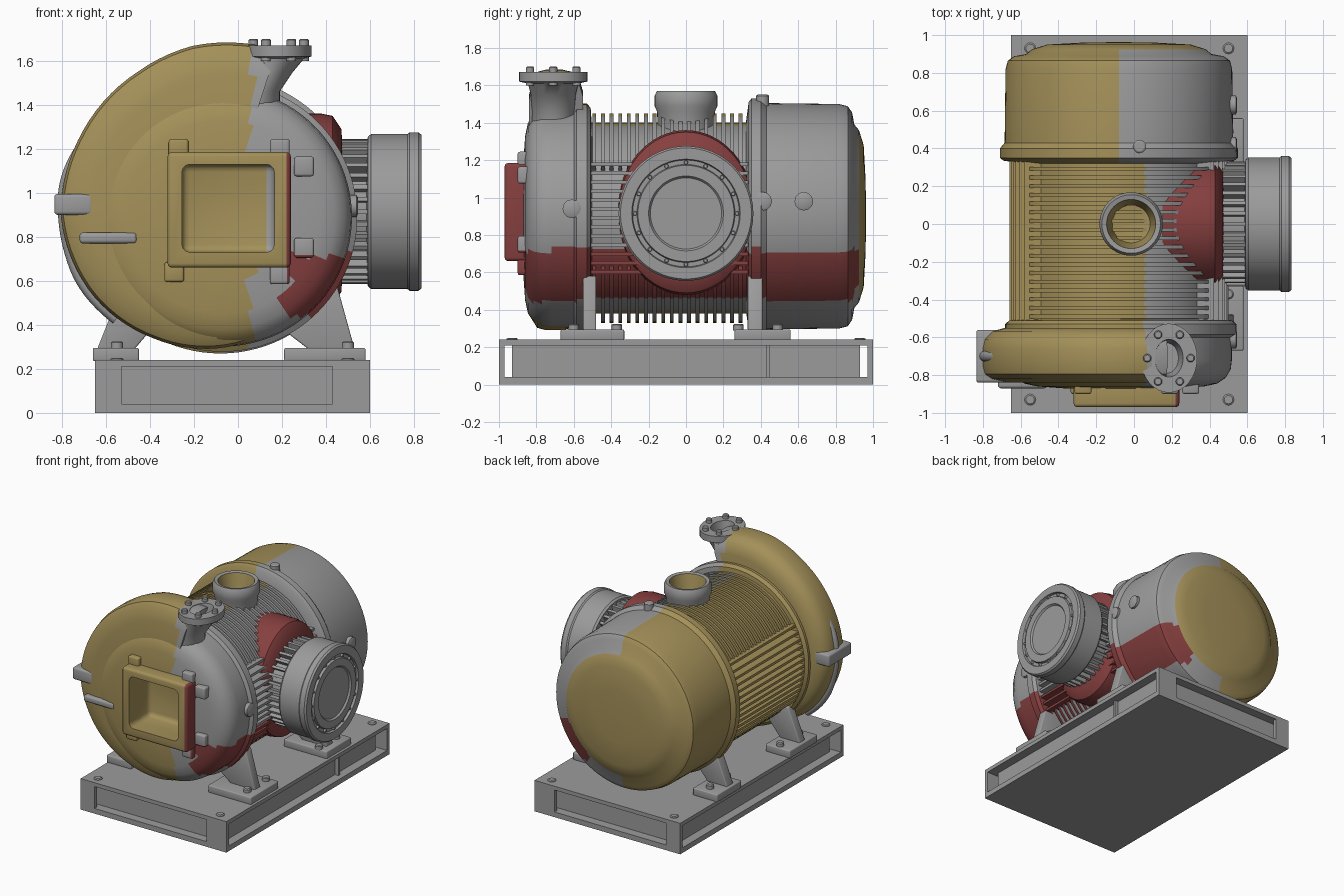
import bpy, bmesh
from math import sin, cos, pi, radians, sqrt

if "Cube" in bpy.data.objects:
    bpy.data.objects.remove(bpy.data.objects["Cube"])

def material(name, c):
    m = bpy.data.materials.new(name)
    m.diffuse_color = (*c, 1)
    m.use_nodes = True
    m.node_tree.nodes["Principled BSDF"].inputs["Base Color"].default_value = m.diffuse_color
    return m

GOLD = material("ochre_paint", (0.37, 0.28, 0.10))
RED = material("red_paint", (0.24, 0.05, 0.05))
GREY = material("steel_grey", (0.33, 0.33, 0.33))
CX, CZ = -0.08, 0.89          # main axis, along y

def axes(axis, u, v, t):
    return {'X': (t, u, v), 'Y': (u, t, v), 'Z': (u, v, t)}[axis]

def loft(bm, axis, rings, seg=48):
    """Capped skin through elliptical rings (cu, cv, t, ru, rv)."""
    loops = [[bm.verts.new(axes(axis, cu + ru * cos(2 * pi * i / seg), cv + rv * sin(2 * pi * i / seg), t))
              for i in range(seg)] for cu, cv, t, ru, rv in rings]
    for a, b in zip(loops, loops[1:]):
        for i in range(seg):
            j = (i + 1) % seg
            bm.faces.new((a[i], a[j], b[j], b[i]))
    bm.faces.new(loops[0])
    bm.faces.new(loops[-1])

def lathe(bm, axis, u, v, profile, seg=96):
    loft(bm, axis, [(u, v, t, r, r) for r, t in profile], seg)

def prism(bm, axis, pts, t0, t1):
    a, b = [[bm.verts.new(axes(axis, u, v, t)) for u, v in pts] for t in (t0, t1)]
    for i in range(len(pts)):
        j = (i + 1) % len(pts)
        bm.faces.new((a[i], a[j], b[j], b[i]))
    bm.faces.new(a)
    bm.faces.new(b)

def box(bm, x0, x1, y0, y1, z0, z1):
    prism(bm, 'Z', [(x0, y0), (x1, y0), (x1, y1), (x0, y1)], z0, z1)

def finish(name, bm, bevel=0):
    if bevel:
        bmesh.ops.bevel(bm, geom=bm.edges[:], offset=bevel, segments=3, profile=0.5, affect='EDGES')
    bmesh.ops.recalc_face_normals(bm, faces=bm.faces)
    me = bpy.data.meshes.new(name)
    bm.to_mesh(me)
    bm.free()
    ob = bpy.data.objects.new(name, me)
    bpy.context.collection.objects.link(ob)
    return ob

def paint(ob, mode):
    """One material, or worn paint patches chosen by face position."""
    for m in (GREY, GOLD, RED):
        ob.data.materials.append(m)
    for p in ob.data.polygons:
        x, y, z = p.center
        k = 0
        if mode == 'gold' or (mode == 'worn' and (x < (-0.08 if y > 0.3 else 0.06) or y > 0.92)):
            k = 1
        elif mode == 'red' or (mode == 'worn' and x > 0.2 and 0.45 < z < 0.72):
            k = 2
        p.material_index = k

def cut(ob, cutter):
    mod = ob.modifiers.new("opening", 'BOOLEAN')
    mod.operation, mod.object, mod.solver = 'DIFFERENCE', cutter, 'EXACT'
    bpy.context.view_layer.objects.active = ob
    bpy.ops.object.modifier_apply(modifier=mod.name)

# base skid: plates, recessed web, corner posts, stiffener
bm = bmesh.new()
box(bm, -0.65, 0.60, -1, 1, 0, 0.04)
box(bm, -0.65, 0.60, -1, 1, 0.21, 0.24)
box(bm, -0.58, 0.53, -0.93, 0.93, 0.03, 0.22)
for s in (-1, 1):
    y0, y1 = sorted((s * 1.0, s * 0.97))
    box(bm, -0.65, -0.53, y0, y1, 0.03, 0.22)
    box(bm, 0.43, 0.60, y0, y1, 0.03, 0.22)
box(bm, 0.5, 0.56, 0.43, 0.45, 0.03, 0.22)
paint(finish("base_skid", bm), 'grey')

# feet: pads and tapered legs
bm = bmesh.new()
for py0, py1, ly0, ly1 in ((-0.67, -0.33, -0.55, -0.48), (0.26, 0.56, 0.33, 0.41)):
    box(bm, -0.66, -0.45, py0, py1, 0.235, 0.295)
    box(bm, 0.21, 0.58, py0, py1, 0.235, 0.295)
    prism(bm, 'Y', [(-0.64, 0.29), (-0.47, 0.29), (-0.36, 0.42), (-0.36, 0.6), (-0.54, 0.54)], ly0, ly1)
    prism(bm, 'Y', [(0.53, 0.29), (0.45, 0.58), (0.25, 0.58), (0.15, 0.42), (0.32, 0.29)], ly0, ly1)
paint(finish("support_feet", bm, 0.008), 'grey')

# rear housing with shallow dome
bm = bmesh.new()
lathe(bm, 'Y', CX, 0.90, [(0.5, 0.32), (0.61, 0.335), (0.63, 0.35), (0.63, 0.40), (0.605, 0.43), (0.60, 0.82),
      (0.588, 0.865), (0.555, 0.888), (0.49, 0.90), (0.46, 0.925), (0.38, 0.95), (0.2, 0.96), (0.02, 0.963)])
paint(finish("rear_housing", bm), 'worn')

# finned centre barrel: ring fins above and below, straight fins on the flanks
bm = bmesh.new()
lathe(bm, 'Y', CX, CZ, [(0.51, -0.55), (0.51, 0.37)])
paint(finish("centre_barrel", bm), 'worn')
bm = bmesh.new()
for i in range(19):
    y = -0.50 + i * 0.046
    for mid in (90, 270):
        for a0 in (mid - 60, mid):
            arc = [radians(a0 + 5 * k) for k in range(13)]
            pts = [(CX + 0.56 * cos(a), CZ + 0.56 * sin(a)) for a in arc]
            pts += [(CX + 0.49 * cos(a), CZ + 0.49 * sin(a)) for a in reversed(arc)]
            prism(bm, 'Y', pts, y, y + 0.02)
for i in range(-6, 7):
    dz = i * 0.048
    a, b = sqrt(0.49 ** 2 - dz * dz) - 0.02, sqrt(0.58 ** 2 - dz * dz)
    for s in (-1, 1):
        x0, x1 = sorted((CX + s * a, CX + s * b))
        box(bm, x0, x1, -0.51, 0.34, CZ + dz - 0.01, CZ + dz + 0.01)
paint(finish("cooling_fins", bm), 'worn')

# front pump casing
bm = bmesh.new()
lathe(bm, 'Y', -0.07, CZ, [(0.02, -0.875), (0.3, -0.87), (0.44, -0.86), (0.51, -0.845), (0.555, -0.815), (0.582, -0.77),
      (0.588, -0.72), (0.588, -0.60), (0.612, -0.585), (0.612, -0.53), (0.59, -0.51), (0.45, -0.50)])
casing = finish("front_casing", bm)

# volute scroll: a rounded section swept on a growing spiral
radii = [(72, 0.80), (100, 0.79), (120, 0.765), (150, 0.745), (180, 0.735), (210, 0.69), (240, 0.635), (280, 0.58)]
def spiral(d):
    for (a, ra), (b, rb) in zip(radii, radii[1:]):
        if d <= b:
            return ra + (rb - ra) * (d - a) / (b - a)
bm = bmesh.new()
rows = []
for d in range(72, 281, 4):
    R, a = spiral(d), radians(d)
    sec = [(0.42, -0.84), (R - 0.14, -0.84), (R - 0.05, -0.82), (R - 0.012, -0.795), (R, -0.75), (R, -0.66),
           (R - 0.012, -0.61), (R - 0.05, -0.57), (R - 0.12, -0.55), (0.42, -0.55)]
    rows.append([bm.verts.new((-0.07 + r * cos(a), y, CZ + r * sin(a))) for r, y in sec])
for p, q in zip(rows, rows[1:]):
    for i in range(10):
        bm.faces.new((p[i], p[(i + 1) % 10], q[(i + 1) % 10], q[i]))
bm.faces.new(rows[0])
bm.faces.new(rows[-1])
paint(finish("volute_scroll", bm), 'worn')

# square inlet frame with a deep opening
bm = bmesh.new()
box(bm, -0.255, 0.165, -1.1, -0.72, 0.73, 1.13)
cutter = finish("inlet_cutter", bm, 0.035)
cutter.hide_render = True
bm = bmesh.new()
box(bm, -0.32, 0.24, -0.97, -0.80, 0.66, 1.185)
frame = finish("inlet_frame", bm, 0.02)
for ob in (casing, frame):
    cut(ob, cutter)
bpy.data.objects.remove(cutter)
paint(casing, 'worn')
paint(frame, 'gold')
for p in frame.data.polygons:            # red outer flank
    if p.center.x > 0.21:
        p.material_index = 2

# lugs around the inlet
bm = bmesh.new()
for x, z in ((-0.27, 1.2), (0.19, 1.2), (0.19, 0.63), (-0.29, 0.64), (0.30, 1.12), (0.30, 0.75)):
    box(bm, x - 0.045, x + 0.045, -0.90, -0.80, z - 0.045, z + 0.045)
paint(finish("inlet_lugs", bm, 0.012), 'worn')

# outlet neck with flange
bm = bmesh.new()
y = -0.71
loft(bm, 'Z', [(0.05, y, 1.36, 0.14, 0.12), (0.09, y, 1.46, 0.10, 0.115), (0.15, y, 1.55, 0.10, 0.12),
     (0.18, y, 1.61, 0.12, 0.135), (0.185, y, 1.62, 0.15, 0.183), (0.185, y, 1.67, 0.15, 0.183),
     (0.185, y, 1.67, 0.075, 0.10), (0.175, y, 1.55, 0.06, 0.08)], 32)
paint(finish("outlet_neck", bm), 'grey')

# side lugs and bent drain pipe on the left
bm = bmesh.new()
box(bm, -0.835, -0.66, -0.84, -0.56, 0.90, 0.995)
box(bm, -0.72, -0.46, -0.87, -0.80, 0.77, 0.82)
paint(finish("left_lugs", bm, 0.015), 'grey')
cu = bpy.data.curves.new("drain_pipe", 'CURVE')
cu.dimensions, cu.bevel_depth, cu.use_fill_caps = '3D', 0.03, True
sp = cu.splines.new('NURBS')
path = [(-0.71, 1.2), (-0.79, 1.08), (-0.795, 0.9), (-0.765, 0.72), (-0.69, 0.54), (-0.55, 0.43)]
sp.points.add(len(path) - 1)
for pt, (x, z) in zip(sp.points, path):
    pt.co = (x, -0.70, z, 1)
sp.use_endpoint_u = True
cu.materials.append(GREY)
bpy.context.collection.objects.link(bpy.data.objects.new("drain_pipe", cu))

# top port bowl
bm = bmesh.new()
lathe(bm, 'Z', -0.015, 0, [(0.15, 1.35), (0.155, 1.46), (0.168, 1.49), (0.168, 1.545), (0.155, 1.57),
                           (0.13, 1.565), (0.115, 1.5), (0.10, 1.43), (0.02, 1.42)], 40)
paint(finish("top_port", bm), 'gold')
for p in bpy.data.objects["top_port"].data.polygons:     # bare rim and outside
    if (p.center.x + 0.015) ** 2 + p.center.y ** 2 > 0.0155:
        p.material_index = 0

# side drive: oval mounting collar, ribs, drum with recessed face
bm = bmesh.new()
loft(bm, 'X', [(0, 0.92, t, 0.84 * r, r) for r, t in
     ((0.44, 0.15), (0.44, 0.38), (0.43, 0.43), (0.37, 0.47), (0.2, 0.48))], 64)
paint(finish("drive_collar", bm), 'red')
bm = bmesh.new()
lathe(bm, 'X', 0, 0.915, [(0.29, 0.45), (0.29, 0.585), (0.34, 0.59), (0.352, 0.605), (0.352, 0.77), (0.36, 0.78),
      (0.36, 0.82), (0.35, 0.833), (0.29, 0.833), (0.285, 0.815), (0.262, 0.815), (0.257, 0.833), (0.20, 0.833),
      (0.19, 0.82), (0.02, 0.82)])
paint(finish("side_drive_drum", bm), 'grey')
bm = bmesh.new()
for i in range(36):
    a = 2 * pi * i / 36
    c, s = cos(a), sin(a)
    pts = [(r * c - w * s, 0.915 + r * s + w * c) for r, w in ((0.27, -0.01), (0.33, -0.01), (0.33, 0.01), (0.27, 0.01))]
    prism(bm, 'X', pts, 0.46, 0.60)
paint(finish("drive_ribs", bm), 'grey')

# bolts and bosses
bm = bmesh.new()
def bolt(axis, u, v, t0, t1, r=0.022):
    lathe(bm, axis, u, v, [(r, t0), (r, t1 - 0.006), (r * 0.75, t1)], 12)
for i in range(6):
    a = 2 * pi * i / 6
    bolt('Z', 0.185 + 0.115 * cos(a), -0.71 + 0.143 * sin(a), 1.60, 1.70)
for i in range(16):
    a = 2 * pi * i / 16
    bolt('X', 0.273 * cos(a), 0.915 + 0.273 * sin(a), 0.80, 0.83, 0.012)
for x in (-0.285, 0.205):
    for z in (0.70, 1.145):
        bolt('Y', x, z, -0.90, -0.96, 0.015)
for x in (-0.55, 0.50):
    for y in (-0.93, 0.93):
        bolt('Z', x, y, 0.23, 0.25, 0.03)
    for y in (-0.60, -0.37, 0.28, 0.49):
        bolt('Z', x, y, 0.29, 0.325, 0.028)
for y, z in ((-0.61, 0.94), (0.41, 0.98), (0.63, 0.98)):
    bolt('X', y, z, 0.42, 0.545, 0.05)
bolt('Z', 0.03, 0.41, 1.44, 1.55, 0.035)
paint(finish("bolts_and_bosses", bm), 'grey')

# smooth shading with crisp edges
for ob in bpy.context.scene.objects:
    ob.select_set(ob.type == 'MESH')
bpy.context.view_layer.objects.active = casing
bpy.ops.object.shade_smooth_by_angle(angle=radians(35))
